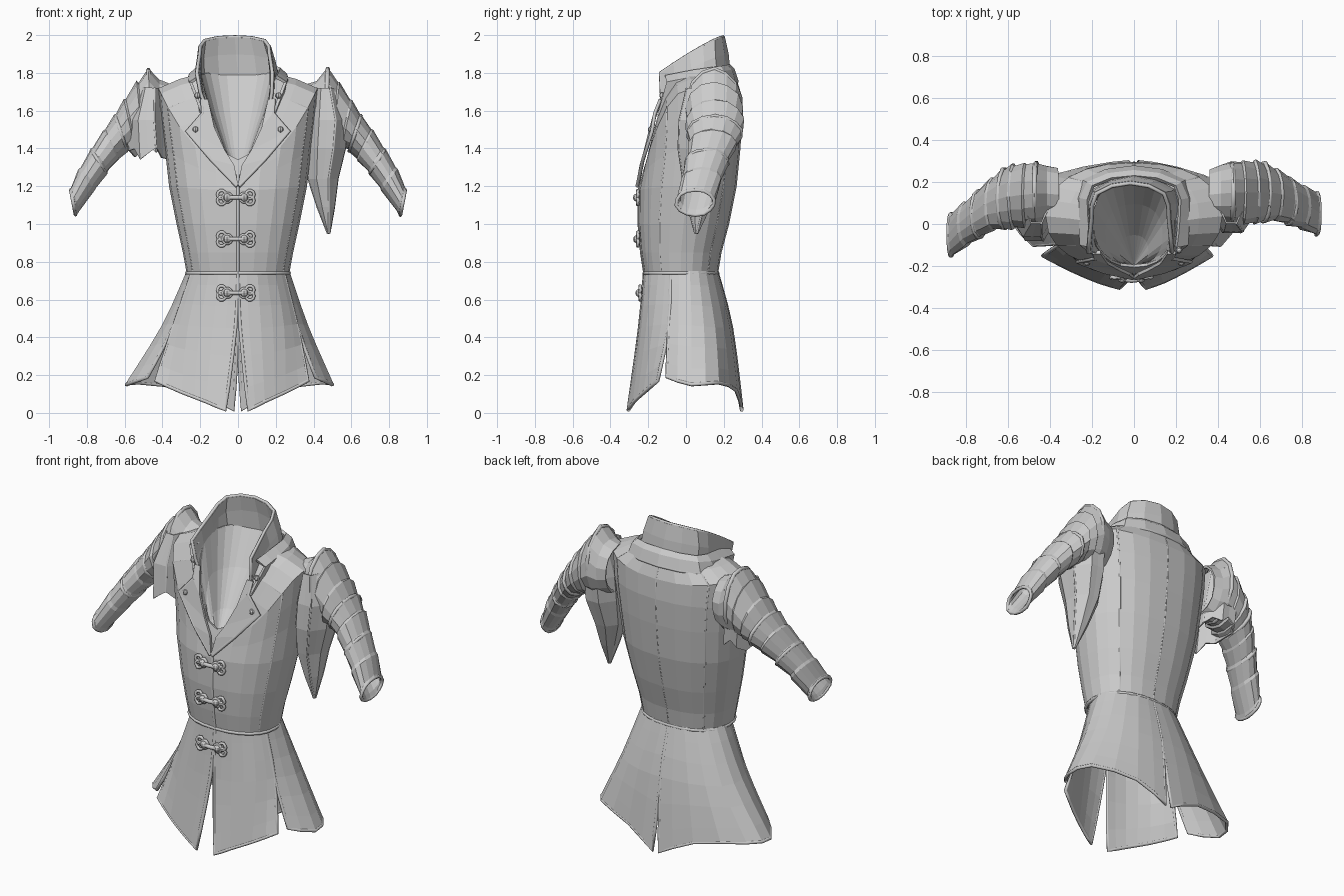
import bpy, bmesh, math, random
from mathutils import Vector as V

if "Cube" in bpy.data.objects:
    bpy.data.objects.remove(bpy.data.objects["Cube"])
random.seed(4)


def spline(pts, n=2):
    """Catmull-Rom resample of a point list."""
    p = [V(q) for q in pts]
    out = []
    for i in range(len(p) - 1):
        a, b, c, d = p[max(i - 1, 0)], p[i], p[i + 1], p[min(i + 2, len(p) - 1)]
        for k in range(n):
            t = k / n
            out.append(.5 * (2 * b + (c - a) * t + (2 * a - 5 * b + 4 * c - d) * t * t
                             + (3 * b - a - 3 * c + d) * t ** 3))
    return out + [p[-1]]


def loft(name, rows, closed=False, thick=.014):
    """Cloth sheet through rows of points."""
    bm = bmesh.new()
    vs = [[bm.verts.new(p) for p in r] for r in rows]
    n = len(rows[0])
    for a, b in zip(vs, vs[1:]):
        for i in range(n if closed else n - 1):
            j = (i + 1) % n
            bm.faces.new((a[i], a[j], b[j], b[i]))
    bmesh.ops.recalc_face_normals(bm, faces=bm.faces)
    me = bpy.data.meshes.new(name)
    bm.to_mesh(me)
    bm.free()
    ob = bpy.data.objects.new(name, me)
    bpy.context.collection.objects.link(ob)
    if thick:
        m = ob.modifiers.new("thickness", 'SOLIDIFY')
        m.thickness, m.offset = thick, 0
    return ob


def pipe(name, pts, r=.008, closed=False):
    """Piping or cord along a polyline."""
    cu = bpy.data.curves.new(name, 'CURVE')
    cu.dimensions, cu.bevel_depth, cu.bevel_resolution = '3D', r, 1
    s = cu.splines.new('POLY')
    s.points.add(len(pts) - 1)
    for q, p in zip(s.points, pts):
        q.co = (*p, 1)
    s.use_cyclic_u = closed
    cu.use_fill_caps = True
    ob = bpy.data.objects.new(name, cu)
    bpy.context.collection.objects.link(ob)


def flip(pts, s, flare=0):
    return [V((p[0] * s * (1 + (flare * max(0, .75 - p[2]) if s < 0 else 0)), p[1], p[2])) for p in pts]


# Bodice: half width, front y, back y, side z, front z, back z
RINGS = [(.265, -.215, .162, .74, .74, .74), (.285, -.232, .18, .85, .85, .85),
         (.318, -.245, .22, 1.0, 1.0, 1.0), (.358, -.243, .26, 1.2, 1.18, 1.2),
         (.38, -.225, .28, 1.4, 1.26, 1.4), (.40, -.217, .29, 1.56, 1.29, 1.56),
         (.415, -.21, .285, 1.715, 1.31, 1.68), (.31, -.205, .26, 1.76, 1.325, 1.76),
         (.20, -.20, .225, 1.79, 1.34, 1.80)]


def body(ring, t, out=0):
    rx, yf, yb, zs, zf, zb = ring
    s, c = math.sin(t), math.cos(t)
    sp = lambda v: math.copysign(abs(v) ** .88, v)
    return V(((rx + out) * sp(s), (yf + yb) / 2 - ((yb - yf) / 2 + out) * sp(c),
              zs + ((zf if c > 0 else zb) - zs) * c * c))


N = 24
loft("bodice", [[body(r, math.tau * i / N) for i in range(N)] for r in RINGS], True)
# Sloping neck lining, fanning from the lapel point up to the back of the collar
tip = V((0, -.20, 1.26))
loft("neck_lining", [[tip.lerp(body(RINGS[-1], math.tau * i / N, -.004), k) - V((0, 0, .2 * k * (1 - k)))
                      for i in range(N)] for k in (.02, .35, .7, 1)], True, 0)
pipe("waist_seam", [body(RINGS[0], math.tau * i / N, .006) for i in range(N)], .01, True)
for k in (4, 9, 12, 15, 20):
    pipe("bodice_seam", [body(r, math.tau * k / N, .003) for r in RINGS[:8]], .006)
pipe("front_closing", [body(r, 0, .004) for r in RINGS[:5]], .009)

# Skirt panels: waist, middle and hem rows
FRONT = [[(0, -.218, .75), (.1, -.205, .75), (.19, -.14, .75), (.24, -.08, .75)],
         [(.012, -.245, .45), (.12, -.23, .45), (.24, -.17, .46), (.31, -.09, .47)],
         [(.055, -.305, .015), (.14, -.275, .06), (.25, -.22, .11), (.37, -.15, .17)]]
BACK = [[(.24, -.08, .75), (.265, .02, .75), (.215, .1, .75), (.1, .155, .75), (0, .162, .75)],
        [(.31, -.09, .47), (.365, .03, .46), (.32, .15, .45), (.16, .225, .45), (0, .24, .45)],
        [(.41, -.1, .19), (.50, .03, .15), (.45, .17, .16), (.2, .265, .12), (.02, .295, .015)]]
for s in (1, -1):
    for name, panel in (("front_skirt", FRONT), ("back_skirt", BACK)):
        rows = [spline(flip(r, s, .3)) for r in panel]
        cols = [spline(c, 3) for c in zip(*rows)]
        grid = list(zip(*cols))
        loft(name, grid)
        pipe(name + "_edging", cols[0] + list(grid[-1])[1:-1] + cols[-1][::-1], .01)


# Standing collar and folded collar band (right half from front to back, then mirrored)
def round_neck(half, dx=0):
    pts = flip(half, 1) + flip(half[:-1], -1)[::-1]
    return [p + V((dx, 0, 0)) for p in spline(pts)]


stand = [round_neck([(.165, -.125, 1.60), (.205, .02, 1.72), (.185, .16, 1.78), (0, .225, 1.79)]),
         round_neck([(.19, -.13, 1.70), (.195, .03, 1.82), (.18, .15, 1.88), (0, .215, 1.90)], -.01),
         round_neck([(.20, -.135, 1.80), (.185, .02, 1.90), (.16, .145, 1.97), (0, .195, 1.99)], -.018)]
loft("standing_collar", stand, thick=.022)
pipe("collar_edging", [r[0] for r in stand] + stand[-1][1:] + [r[-1] for r in stand[:2]][::-1], .01)
band = [round_neck([(.20, -.11, 1.78), (.215, .04, 1.81), (.195, .18, 1.83), (0, .225, 1.84)]),
        round_neck([(.25, -.10, 1.75), (.255, .04, 1.775), (.22, .195, 1.805), (0, .25, 1.815)]),
        round_neck([(.185, -.15, 1.58), (.265, .02, 1.71), (.24, .205, 1.745), (0, .27, 1.755)])]
loft("folded_collar", band, thick=.018)
pipe("folded_collar_edging", band[2], .01)

# Lapels
for s in (1, -1):
    outer = flip([(.005, -.258, 1.20), (.14, -.228, 1.34), (.27, -.18, 1.49), (.185, -.165, 1.585), (.19, -.135, 1.66)], s)
    inner = flip([(0, -.255, 1.21), (.02, -.238, 1.31), (.07, -.215, 1.39), (.125, -.185, 1.51), (.16, -.135, 1.66)], s)
    loft("lapel", [outer, inner], thick=.016)
    pipe("lapel_edging", outer, .01)
    for x, y, z in ((.225, -.185, 1.5), (.215, -.125, 1.68)):
        bpy.ops.mesh.primitive_uv_sphere_add(segments=8, ring_count=5, radius=.017,
                                             location=(s * x, y, z))
        bpy.context.object.name = "collar_stud"

# Sleeves: top x,z / bottom x,z / centre y / depth radius
SLEEVE = [(.36, 1.735, .37, 1.46, .14, .12), (.42, 1.755, .41, 1.44, .145, .13),
          (.475, 1.82, .46, 1.43, .15, .14),
          (.535, 1.745, .51, 1.42, .15, .15), (.60, 1.65, .555, 1.41, .15, .15),
          (.65, 1.57, .59, 1.39, .15, .14), (.71, 1.49, .64, 1.34, .14, .12),
          (.775, 1.39, .70, 1.27, .11, .11), (.84, 1.285, .765, 1.18, .08, .10),
          (.885, 1.18, .86, 1.05, .05, .10)]


def sleeve_ring(d, k, s, shift, n=14):
    top, bot = V((d[0], 0, d[1])), V((d[2], 0, d[3]))
    mid, half = (top + bot) / 2 + V((0, d[4] + shift, 0)), (top - bot) / 2
    pts = []
    for i in range(n):
        a = math.tau * i / n
        j = k * random.uniform(.96, 1.03)
        pts.append(mid + half * math.cos(a) * j + V((0, d[5] * math.sin(a) * j, 0)))
    return flip(pts, s)


for s in (1, -1):
    rows = [sleeve_ring(SLEEVE[0], 1, s, 0), sleeve_ring(SLEEVE[1], 1, s, 0)]
    for i in range(2, len(SLEEVE)):
        sh = -.1 * (i / 9) ** 2 if s < 0 else 0
        if i > 2:
            rows.append(sleeve_ring([.85 * a + .15 * b for a, b in zip(SLEEVE[i], SLEEVE[i - 1])], .94, s, sh))
        rows.append(sleeve_ring(SLEEVE[i], 1.02, s, sh))
    loft("sleeve", rows, True)
    pipe("armhole_edging", sleeve_ring(SLEEVE[2], 1.0, s, 0), .012, True)
    for i in (5, 7, 9):
        sh = -.1 * (i / 9) ** 2 if s < 0 else 0
        pipe("sleeve_band", sleeve_ring(SLEEVE[i], 1.02, s, sh), .01, True)

# Hanging oversleeves: x, y, z, x radius, y radius (long one on the +x side)
LONG = [(.465, .13, 1.72, .06, .13), (.475, .11, 1.55, .11, .15), (.465, .10, 1.40, .105, .145),
        (.45, .085, 1.24, .08, .105), (.465, .07, 1.09, .045, .06), (.48, .055, .95, .004, .006)]
SHORT = [(-.465, .13, 1.72, .06, .13), (-.485, .10, 1.55, .105, .165), (-.475, .085, 1.39, .105, .17)]
for name, prof in (("long_oversleeve", LONG), ("short_oversleeve", SHORT)):
    rows = []
    for k, (x, y, z, rx, ry) in enumerate(prof):
        row = []
        for i in range(16):
            a, f = math.tau * i / 16, 1.04 if i % 2 else .95
            drop = random.uniform(-.05, .03) if prof is SHORT and k == 2 else 0
            row.append(V((x + rx * f * math.cos(a), y + ry * f * math.sin(a), z + drop)))
        rows.append(row)
    loft(name, rows, True, .008)
    for i in (1, 9, 13):
        pipe(name + "_seam", [r[i] for r in rows], .006)

# Knotted cord toggles
for z, y in ((1.14, -.253), (.92, -.252), (.635, -.24)):
    for s in (1, -1):
        for dx, dz, r in ((.075, .016, .022), (.075, -.016, .022), (.045, 0, .024)):
            pipe("toggle_loop", [(-.012 + s * dx + r * math.cos(a * math.tau / 10), y - .004 * (a % 2),
                                  z + dz + r * math.sin(a * math.tau / 10)) for a in range(10)], .009, True)
        bpy.ops.mesh.primitive_uv_sphere_add(segments=8, ring_count=6, radius=.022,
                                             location=(-.012 + s * .045, y - .006, z))
        bpy.context.object.name = "toggle_knot"
    pipe("toggle_bar", [(-.06, y - .01, z), (-.012, y - .016, z), (.036, y - .01, z)], .012)
